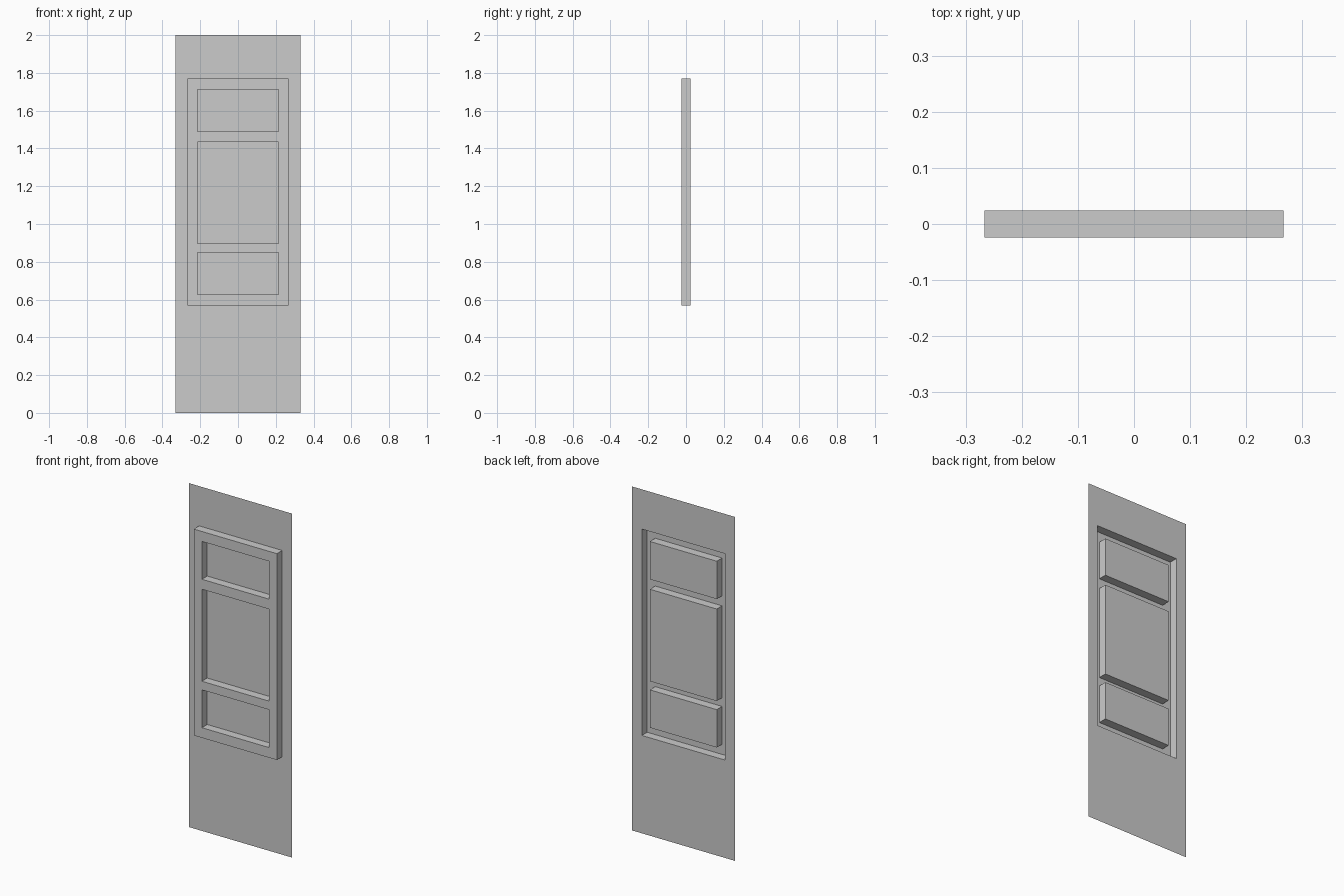
import bpy
import bmesh

if "Cube" in bpy.data.objects:
    bpy.data.objects.remove(bpy.data.objects["Cube"])

DEPTH = 0.0245                      # half of the total relief depth
W, FRAME_X, PANEL_X = 0.331, 0.267, 0.215
FRAME_Z = (0.569, 1.769)
PANELS_Z = [(0.628, 0.848), (0.898, 1.433), (1.491, 1.711)]

# Cut lines of the sheet
xs = [-W, -FRAME_X, -PANEL_X, PANEL_X, FRAME_X, W]
zs = sorted([0.0, 2.0, *FRAME_Z, *[z for p in PANELS_Z for z in p]])


def is_raised(x, z):
    """True on the moulding: inside the frame but outside the panels."""
    in_frame = abs(x) < FRAME_X and FRAME_Z[0] < z < FRAME_Z[1]
    in_panel = abs(x) < PANEL_X and any(a < z < b for a, b in PANELS_Z)
    return in_frame and not in_panel


bm = bmesh.new()

# Flat door sheet, facing the front
grid = [[bm.verts.new((x, DEPTH, z)) for x in xs] for z in zs]
for j in range(len(zs) - 1):
    for i in range(len(xs) - 1):
        bm.faces.new((grid[j][i], grid[j][i + 1],
                      grid[j + 1][i + 1], grid[j + 1][i]))

# Push the moulding forward, leaving the three panels recessed
raised = []
for f in bm.faces:
    c = f.calc_center_median()
    if is_raised(c.x, c.z):
        raised.append(f)
result = bmesh.ops.extrude_face_region(bm, geom=raised)
moved = [g for g in result["geom"] if isinstance(g, bmesh.types.BMVert)]
bmesh.ops.translate(bm, verts=moved, vec=(0, -2 * DEPTH, 0))

# Remove any original moulding faces still left on the back plane
left = [f for f in bm.faces
        if all(abs(v.co.y - DEPTH) < 1e-5 for v in f.verts)
        and is_raised(f.calc_center_median().x, f.calc_center_median().z)]
if left:
    bmesh.ops.delete(bm, geom=left, context='FACES')
bm.normal_update()

mesh = bpy.data.meshes.new("panelled_door")
bm.to_mesh(mesh)
bm.free()
door = bpy.data.objects.new("panelled_door", mesh)
bpy.context.collection.objects.link(door)
